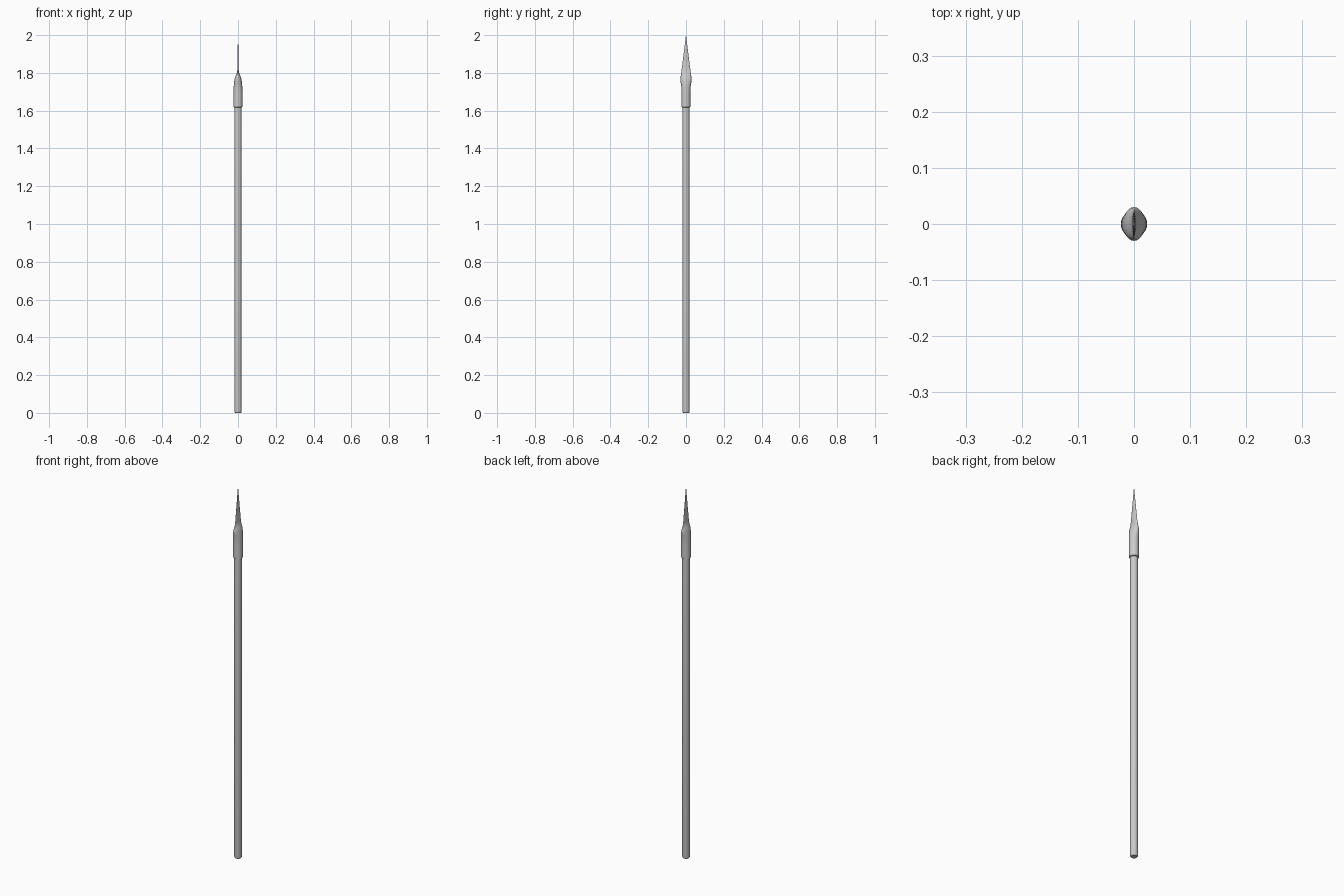
import bpy, bmesh
from math import cos, sin, pi

if "Cube" in bpy.data.objects:
    bpy.data.objects.remove(bpy.data.objects["Cube"])

SIDES = 24


def loft(name, sections, angle=0.6):
    """Skin a stack of elliptical rings (z, half width x, half width y), capped at both ends."""
    bm = bmesh.new()
    rings = []
    for z, rx, ry in sections:
        rings.append([bm.verts.new((rx * cos(2 * pi * i / SIDES), ry * sin(2 * pi * i / SIDES), z))
                      for i in range(SIDES)])
    for a, b in zip(rings, rings[1:]):
        for i in range(SIDES):
            j = (i + 1) % SIDES
            bm.faces.new((a[i], a[j], b[j], b[i]))
    bm.faces.new(rings[0][::-1])
    bm.faces.new(rings[-1])
    mesh = bpy.data.meshes.new(name)
    bm.to_mesh(mesh)
    bm.free()
    obj = bpy.data.objects.new(name, mesh)
    bpy.context.collection.objects.link(obj)
    bpy.ops.object.select_all(action='DESELECT')
    obj.select_set(True)
    bpy.context.view_layer.objects.active = obj
    bpy.ops.object.shade_smooth_by_angle(angle=angle)
    return obj


# Round wooden shaft with a softened butt
loft("shaft", [(0, 0.015, 0.015), (0.003, 0.018, 0.018), (0.008, 0.019, 0.019),
               (1.64, 0.019, 0.019)])

# Socketed head: round sleeve flattening into a thin, wide blade
loft("spear_head", [
    (1.618, 0.020, 0.020),
    (1.620, 0.0235, 0.0235),
    (1.69, 0.0235, 0.0235),
    (1.725, 0.0230, 0.0245),
    (1.745, 0.0215, 0.0275),
    (1.762, 0.0190, 0.0300),
    (1.775, 0.0160, 0.0290),
    (1.788, 0.0110, 0.0270),
    (1.800, 0.0060, 0.0255),
    (1.815, 0.0038, 0.0235),
    (1.88, 0.0028, 0.0150),
    (2.0, 0.0003, 0.0003),
])
